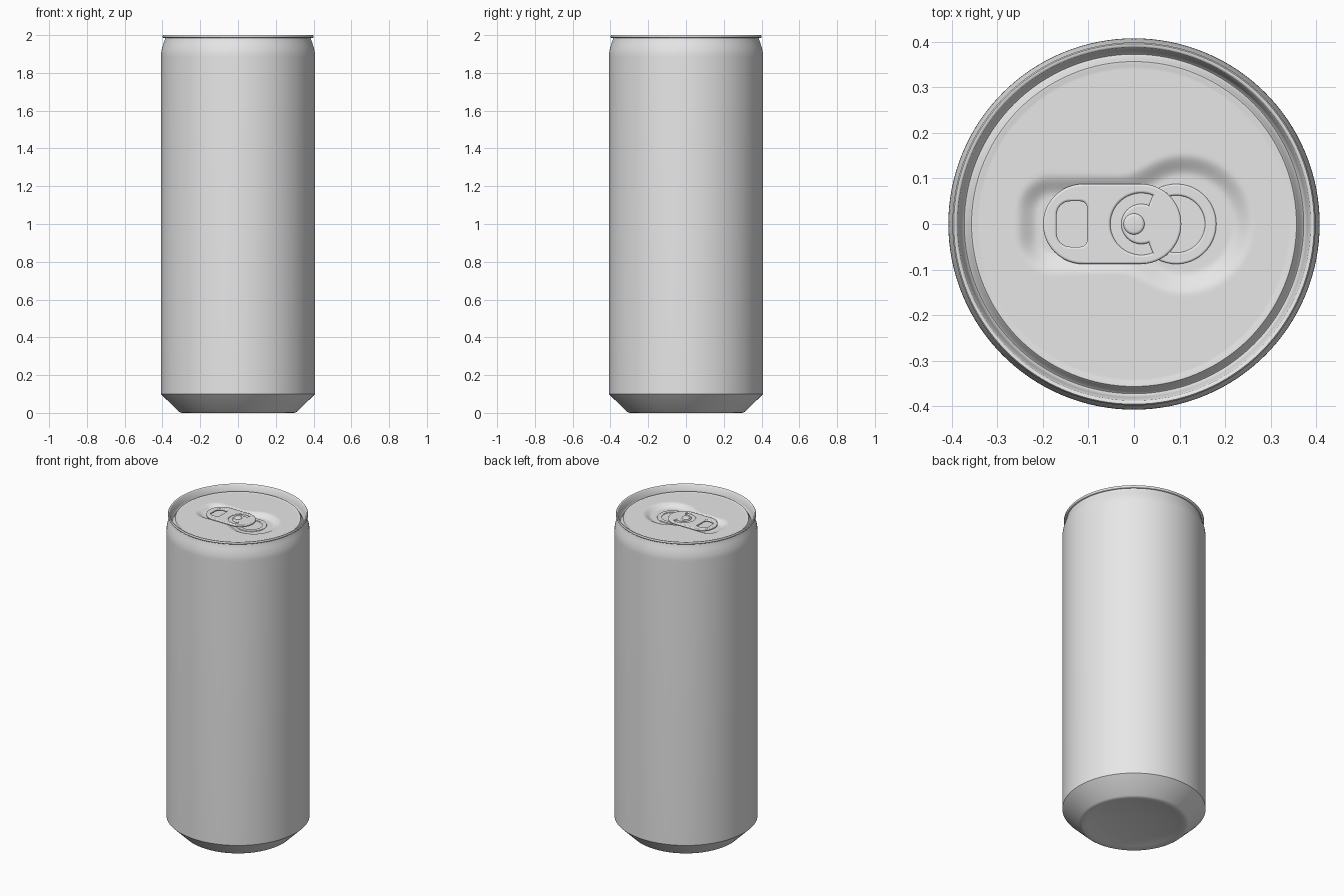
import bpy, bmesh, math
from mathutils import Vector

cube = bpy.data.objects.get("Cube")
if cube:
    bpy.data.objects.remove(cube, do_unlink=True)

# Single metal colour
GREY = (0.8, 0.8, 0.8, 1)
metal = bpy.data.materials.new("plain_metal")
metal.use_nodes = True
metal.diffuse_color = GREY
metal.node_tree.nodes["Principled BSDF"].inputs["Base Color"].default_value = GREY

SEG = 128
PANEL_Z = 1.967
FLOOR_Z = 1.947


def finish(obj, angle):
    obj.data.materials.clear()
    obj.data.materials.append(metal)
    bpy.ops.object.select_all(action='DESELECT')
    obj.select_set(True)
    bpy.context.view_layer.objects.active = obj
    bpy.ops.object.shade_smooth_by_angle(angle=math.radians(angle))


def lathe(name, profile, angle, height=None):
    """Revolve (radius, z) points about z; radius 0 becomes a pole."""
    bm = bmesh.new()
    rings = []
    for r, z in profile:
        ring = []
        for i in range(SEG if r else 1):
            a = math.tau * i / SEG
            x, y = r * math.cos(a), r * math.sin(a)
            ring.append(bm.verts.new((x, y, z + (height(x, y) if height else 0))))
        rings.append(ring)
    for lo, hi in zip(rings, rings[1:]):
        for i in range(SEG):
            j = (i + 1) % SEG
            if len(lo) == 1:
                bm.faces.new((lo[0], hi[j], hi[i]))
            elif len(hi) == 1:
                bm.faces.new((lo[i], lo[j], hi[0]))
            else:
                bm.faces.new((lo[i], lo[j], hi[j], hi[i]))
    mesh = bpy.data.meshes.new(name)
    bm.to_mesh(mesh)
    bm.free()
    obj = bpy.data.objects.new(name, mesh)
    bpy.context.collection.objects.link(obj)
    finish(obj, angle)
    return obj


def arc(cx, cy, r, start, end, n=24):
    angles = [math.radians(start + (end - start) * i / n) for i in range(n + 1)]
    return [(cx + r * math.cos(a), cy + r * math.sin(a)) for a in angles]


def plate(name, outlines, z, half, bevel):
    """Flat filled plate with rounded edges; inner outlines become holes."""
    cu = bpy.data.curves.new(name, 'CURVE')
    cu.dimensions = '2D'
    cu.fill_mode = 'BOTH'
    cu.extrude, cu.bevel_depth, cu.bevel_resolution, cu.offset = half, bevel, 3, -bevel
    for pts in outlines:
        sp = cu.splines.new('POLY')
        sp.points.add(len(pts) - 1)
        for p, (x, y) in zip(sp.points, pts):
            p.co = (x, y, 0, 1)
        sp.use_cyclic_u = True
    obj = bpy.data.objects.new(name, cu)
    bpy.context.collection.objects.link(obj)
    obj.location.z = z
    bpy.ops.object.select_all(action='DESELECT')
    obj.select_set(True)
    bpy.context.view_layer.objects.active = obj
    bpy.ops.object.convert(target='MESH')
    finish(bpy.context.view_layer.objects.active, 40)


def recess(x, y):
    """Soft keyhole-shaped dent around the tab and mouth."""
    circle = math.hypot(x - 0.11, y) - 0.155
    qx, qy = abs(x + 0.08) - 0.10, abs(y) - 0.03
    slot = math.hypot(max(qx, 0), max(qy, 0)) + min(max(qx, qy), 0) - 0.08
    k = 0.03
    h = max(k - abs(circle - slot), 0) / k
    d = min(circle, slot) - h * h * k / 4
    t = min(max(-d / 0.05, 0), 1)
    return (FLOOR_Z - PANEL_Z) * t * t * (3 - 2 * t)


# Body: domed base, chamfered foot, straight wall, curved neck
body = [(0, 0.03), (0.1, 0.027), (0.2, 0.018), (0.27, 0.006), (0.295, 0), (0.305, 0.002),
        (0.315, 0.008), (0.408, 0.1), (0.408, 1.885), (0.4075, 1.9), (0.405, 1.918),
        (0.4, 1.938), (0.394, 1.957), (0.388, 1.974), (0.386, 1.986)]
lathe("can_body", body, 35)

# Rolled rim, seaming groove and the recessed panel
rim = [(0.386, 1.986), (0.396, 1.986), (0.399, 1.989), (0.399, 1.996), (0.396, 2.0),
       (0.391, 2.0), (0.388, 1.997), (0.381, 1.96), (0.377, 1.948), (0.373, 1.944),
       (0.369, 1.947), (0.362, 1.963), (0.357, 1.969), (0.352, 1.969), (0.345, PANEL_Z)]
panel = [(0.34 * (1 - i / 68), PANEL_Z) for i in range(69)]
lathe("can_lid", rim + panel, 50, recess)

# Raised ring around the mouth
plate("mouth_ring", [arc(0.093, 0, 0.088, 0, 352, 44), arc(0.093, 0, 0.063, 0, 352, 44)],
      FLOOR_Z, 0.001, 0.004)

# Pull tab with finger hole and curved slot around the rivet
tab = arc(-0.112, 0, 0.088, 90, 270) + arc(0.016, 0, 0.088, -90, 90)
finger_hole = (arc(-0.14, 0.02, 0.03, 90, 180, 8) + arc(-0.14, -0.02, 0.03, 180, 270, 8)
               + arc(-0.118, -0.035, 0.015, -90, 0, 6) + arc(-0.118, 0.035, 0.015, 0, 90, 6))
slot = arc(0.016, 0, 0.068, 68, 292, 36) + arc(0.016, 0, 0.044, 292, 68, 36)
plate("pull_tab", [tab, finger_hole, slot], 1.962, 0.002, 0.005)
plate("tab_web", [arc(0.016, 0, 0.074, 0, 352, 44)], 1.959, 0.001, 0.002)

# Rivet holding the tab
lathe("rivet", [(0.023, 1.95), (0.023, 1.971), (0.021, 1.974), (0.017, 1.975), (0, 1.975)], 50)
